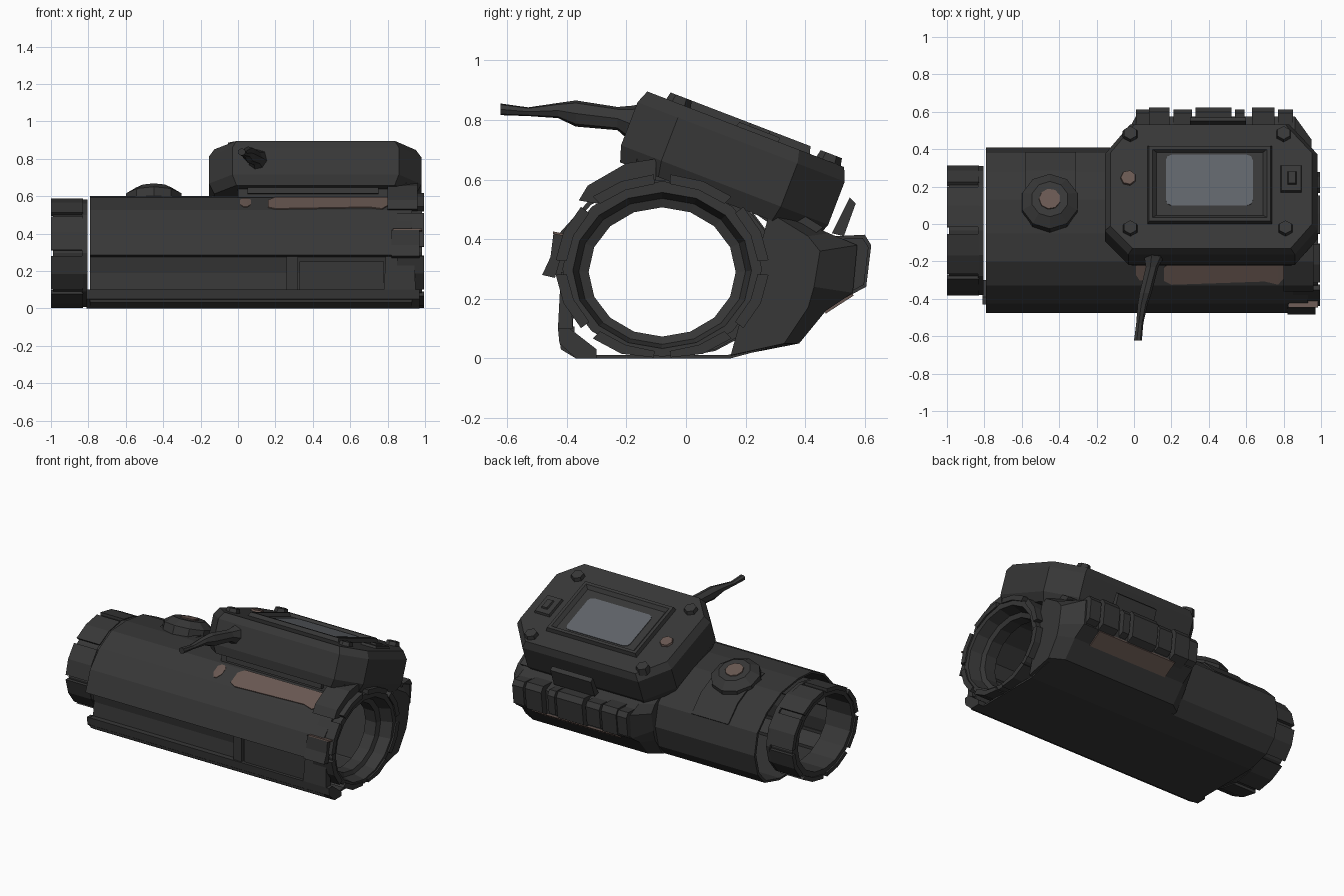
import bpy, bmesh, math
from mathutils import Matrix, Vector

def material(name, rgb):
    m = bpy.data.materials.new(name)
    m.diffuse_color = (*rgb, 1)
    return m

DARK = material("dark_grey", (0.038, 0.038, 0.038))
BROWN = material("worn_brown", (0.14, 0.097, 0.083))
GLASS = material("screen_grey", (0.115, 0.125, 0.14))
# Tilted frame of the display housing, origin on its top face
TILT = Matrix.Translation((0, 0.185, 0.775)) @ Matrix.Rotation(math.radians(-21), 4, 'X')
I = Matrix.Identity(4)

def loft(name, sections, mat=DARK, M=I, closed=False):
    """Skin a list of equal-length point rings; closed joins last to first."""
    bm = bmesh.new()
    rings = [[bm.verts.new(M @ Vector(p)) for p in s] for s in sections]
    n = len(rings[0])
    pairs = list(zip(rings, rings[1:])) + ([(rings[-1], rings[0])] if closed else [])
    for a, b in pairs:
        for i in range(n):
            j = (i + 1) % n
            bm.faces.new((a[i], a[j], b[j], b[i]))
    if not closed:
        bm.faces.new(rings[0])
        bm.faces.new(rings[-1][::-1])
    bmesh.ops.recalc_face_normals(bm, faces=bm.faces)
    me = bpy.data.meshes.new(name)
    bm.to_mesh(me)
    bm.free()
    me.materials.append(mat)
    ob = bpy.data.objects.new(name, me)
    bpy.context.collection.objects.link(ob)
    return ob

def at_x(profile, x):
    return [(x, y, z) for y, z in profile]

def prism(name, profile, x0, x1, mat=DARK):
    return loft(name, [at_x(profile, x0), at_x(profile, x1)], mat)

def tube(name, outer, inner, x0, x1):
    return loft(name, [at_x(outer, x0), at_x(outer, x1), at_x(inner, x1), at_x(inner, x0)], closed=True)

def box(name, lo, hi, mat=DARK, M=I, taper=0.0):
    def rect(z, t):
        return [(lo[0]+t, lo[1]+t, z), (hi[0]-t, lo[1]+t, z), (hi[0]-t, hi[1]-t, z), (lo[0]+t, hi[1]-t, z)]
    return loft(name, [rect(lo[2], 0), rect(hi[2], taper)], mat, M)

def ellipse(cy, cz, ry, rz, n, off=0.0):
    return [(cy + ry*math.cos(2*math.pi*(i+off)/n), cz + rz*math.sin(2*math.pi*(i+off)/n)) for i in range(n)]

def scaled(profile, s, c=(-0.05, 0.29)):
    return [(c[0] + (y-c[0])*s, c[1] + (z-c[1])*s) for y, z in profile]

def disc(name, x, y, z0, z1, r0, r1, n, mat=DARK, M=I):
    def ring(z, r):
        return [(x + p, y + q, z) for p, q in ellipse(0, 0, r, r, n, 0.5)]
    return loft(name, [ring(z0, r0), ring(z1, r1)], mat, M)

def lugs(name, c, ry, rz, x0, x1, n, rise, gap):
    """Raised grip blocks around a ring, each bent once in the middle."""
    for i in range(n):
        a = [2*math.pi*(i+t)/n for t in (gap, 0.5, 1-gap)]
        def pt(t, s):
            return (c[0] + ry*s*math.cos(t), max(0.003, c[1] + rz*s*math.sin(t)))
        prism(f"{name}_{i+1}", [pt(t, 0.96) for t in a] + [pt(t, rise) for t in a[::-1]], x0, x1)

# Main body: thin hollow shell with a recessed front channel and flat base
body = [(-0.37, 0), (0.15, 0), (0.3, 0.04), (0.375, 0.12), (0.41, 0.26), (0.38, 0.4),
        (0.28, 0.5), (0.13, 0.575), (-0.05, 0.6), (-0.2, 0.592), (-0.33, 0.525),
        (-0.425, 0.42), (-0.475, 0.285), (-0.4, 0.275), (-0.385, 0.19), (-0.395, 0.1),
        (-0.43, 0.1), (-0.42, 0.03)]
inner = scaled(body, 0.96)
for i in (12, 16, 17, 0):
    inner[i] = (-0.375, inner[i][1])
tube("main_body", body, inner, -0.79, 0.93)
prism("base_rail", [(-0.37, 0), (-0.3, 0), (-0.3, 0.03), (-0.39, 0.1), (-0.43, 0.1), (-0.425, 0.05)], -0.81, 0.97)
box("channel_rib", (0.26, -0.42, 0.06), (0.32, -0.38, 0.29))
box("channel_panel", (0.33, -0.41, 0.09), (0.78, -0.38, 0.25))
box("channel_end_block", (0.78, -0.43, 0.1), (0.95, -0.38, 0.29), taper=0.01)

# Left end ring with grip lugs
tube("left_ring", ellipse(-0.035, 0.295, 0.33, 0.277, 16), ellipse(-0.045, 0.295, 0.285, 0.238, 16), -0.99, -0.81)
lugs("left_ring_lug", (-0.035, 0.295), 0.33, 0.277, -1.0, -0.83, 8, 1.055, 0.07)
tube("left_ring_collar", ellipse(-0.035, 0.295, 0.345, 0.288, 16), ellipse(-0.045, 0.295, 0.285, 0.238, 16), -0.835, -0.805)

# Right end ring with a flared bore and grip lugs
ring_out = ellipse(-0.08, 0.3, 0.335, 0.295, 16)
bore = ellipse(-0.08, 0.29, 0.247, 0.217, 16)
loft("right_ring", [at_x(ring_out, 0.82), at_x(ring_out, 0.985), at_x(ellipse(-0.08, 0.295, 0.3, 0.262, 16), 0.985),
                    at_x(ellipse(-0.08, 0.292, 0.28, 0.245, 16), 0.91), at_x(bore, 0.9), at_x(bore, 0.82)], closed=True)
lugs("right_ring_lug", (-0.08, 0.305), 0.335, 0.293, 0.85, 0.995, 8, 1.07, 0.1)
prism("right_ring_clip", [(-0.483, 0.28), (-0.44, 0.27), (-0.4, 0.41), (-0.445, 0.42), (-0.455, 0.34)], 0.82, 0.97)
prism("worn_corner", [(-0.447, 0.418), (-0.398, 0.408), (-0.397, 0.416), (-0.446, 0.426)], 0.83, 0.985, BROWN)
prism("right_top_lug", [(-0.36, 0.53), (-0.33, 0.58), (-0.2, 0.655), (-0.1, 0.67), (-0.1, 0.6), (-0.3, 0.52)], 0.8, 0.96)

# Rear side lobe that carries the buttons
lobe = [(0.15, 0.005), (0.38, 0.05), (0.47, 0.16), (0.56, 0.22), (0.575, 0.38), (0.48, 0.42), (0.3, 0.5), (0.24, 0.3)]
lobe_end = [(0.15, 0.01), (0.33, 0.05), (0.41, 0.17), (0.43, 0.24), (0.45, 0.36), (0.41, 0.41), (0.28, 0.49), (0.23, 0.3)]
loft("side_lobe", [at_x(lobe_end, -0.06), at_x(lobe, 0.01), at_x(lobe, 0.86), at_x(lobe_end, 0.95)])
button = [(0.5, 0.185), (0.605, 0.24), (0.622, 0.38), (0.6, 0.415), (0.5, 0.41)]
for i, (x0, x1) in enumerate([(0.08, 0.19), (0.33, 0.52), (0.63, 0.75)]):
    prism(f"side_button_{i+1}", button, x0, x1)
for i, (x0, x1) in enumerate([(0.01, 0.08), (0.21, 0.31), (0.54, 0.59), (0.77, 0.85)]):
    prism(f"side_spacer_{i+1}", scaled(button, 0.9, (0.53, 0.31)), x0, x1)
prism("worn_lobe_underside", [(0.466, 0.158), (0.469, 0.15), (0.562, 0.21), (0.56, 0.22)], 0.15, 0.74, BROWN)
prism("lobe_tab", [(0.49, 0.42), (0.53, 0.41), (0.57, 0.52), (0.55, 0.54)], 0.3, 0.6)

# Pedestal between tube and display housing
prism("housing_pedestal", [(-0.18, 0.585), (-0.16, 0.7), (0.2, 0.6), (0.46, 0.44), (0.4, 0.39), (0.2, 0.53)], 0.0, 0.9)
prism("pedestal_ledge", [(-0.2, 0.615), (-0.19, 0.67), (-0.1, 0.69), (-0.1, 0.6)], 0.05, 0.75)

# Display housing: eight-sided box with a bevelled top edge
outline = [(-0.155, -0.22), (-0.155, 0.22), (-0.02, 0.39), (0.83, 0.39),
           (0.98, 0.22), (0.98, -0.21), (0.86, -0.355), (-0.03, -0.355)]
def outline_at(w, s):
    return [(0.41 + (x-0.41)*(1-s), v*(1-s), w) for x, v in outline]
loft("display_housing", [outline_at(-0.255, 0.05), outline_at(-0.2, 0), outline_at(-0.045, 0), outline_at(0, 0.05)], M=TILT)

# Screen bezel and rounded glass
def rect(x0, x1, v0, v1, w):
    return [(x0, v0, w), (x1, v0, w), (x1, v1, w), (x0, v1, w)]
loft("screen_bezel", [rect(0.07, 0.74, -0.2, 0.25, -0.01), rect(0.08, 0.73, -0.19, 0.24, 0.025),
                      rect(0.1, 0.71, -0.17, 0.22, 0.025), rect(0.12, 0.69, -0.15, 0.21, 0.005)], M=TILT)
g = []
for cx, cv, a in ((0.605, 0.165, 0), (0.2, 0.165, 90), (0.2, -0.065, 180), (0.605, -0.065, 270)):
    for k in (0, 45, 90):
        t = math.radians(a + k)
        g.append((cx + 0.03*math.cos(t), cv + 0.03*math.sin(t)))
loft("screen_glass", [[(x, v, w) for x, v in g] for w in (0.004, 0.009)], GLASS, TILT)

# Corner screws, indicator dot and side switch
for i, (x, v) in enumerate([(-0.02, 0.315), (0.8, 0.315), (-0.02, -0.225), (0.81, -0.225)]):
    disc(f"corner_screw_{i+1}", x, v, -0.02, 0.025, 0.048, 0.038, 6, M=TILT)
disc("indicator_dot", -0.03, 0.065, -0.005, 0.012, 0.045, 0.04, 7, BROWN, TILT)
box("switch_base", (0.78, -0.02, -0.01), (0.9, 0.14, 0.015), M=TILT, taper=0.008)
box("switch_slider", (0.82, 0.02, 0.01), (0.87, 0.1, 0.025), M=TILT, taper=0.006)

# Lever sticking out of the housing front
path = [(0.11, -0.13, 0.785, 0.07, 0.075), (0.105, -0.18, 0.785, 0.055, 0.065), (0.095, -0.23, 0.805, 0.035, 0.04),
        (0.06, -0.37, 0.822, 0.034, 0.045), (0.045, -0.43, 0.832, 0.028, 0.026),
        (0.03, -0.53, 0.828, 0.02, 0.015), (0.02, -0.622, 0.836, 0.022, 0.02)]
loft("lever", [[(x + p, y, z + q) for p, q in ellipse(0, 0, rx, rz, 7)] for x, y, z, rx, rz in path])

# Round knob on its saddle band
prism("knob_saddle", [(0.0, 0.598), (0.135, 0.583), (0.286, 0.509), (0.385, 0.405), (0.37, 0.39), (0.12, 0.565)], -0.58, -0.31)
K = Matrix.Translation((-0.45, 0.108, 0.562)) @ Matrix.Rotation(math.radians(-19), 4, 'X')
disc("knob_base", 0, 0, -0.03, 0.04, 0.158, 0.155, 10, M=K)
disc("knob_cap", 0, 0, 0.04, 0.078, 0.155, 0.1, 10, M=K)
disc("knob_center", 0, 0, 0.072, 0.084, 0.06, 0.057, 9, BROWN, K)

# Worn patches on the upper front facets
patch = [(-0.2, 0.588), (-0.205, 0.596), (-0.325, 0.534), (-0.322, 0.526)]
low = scaled(patch, 0.6, (-0.275, 0.555))
high = scaled(patch, 0.5, (-0.21, 0.59))
loft("worn_strip", [at_x(low, 0.16), at_x(patch, 0.2), at_x(scaled(patch, 0.85, (-0.21, 0.59)), 0.7),
                    at_x(patch, 0.77), at_x(high, 0.82)], BROWN)
spot = scaled(patch, 0.75, (-0.235, 0.573))
spot_end = scaled(spot, 0.5, (-0.24, 0.572))
loft("worn_spot", [at_x(spot_end, 0.01), at_x(spot, 0.03), at_x(spot, 0.05), at_x(spot_end, 0.07)], BROWN)
